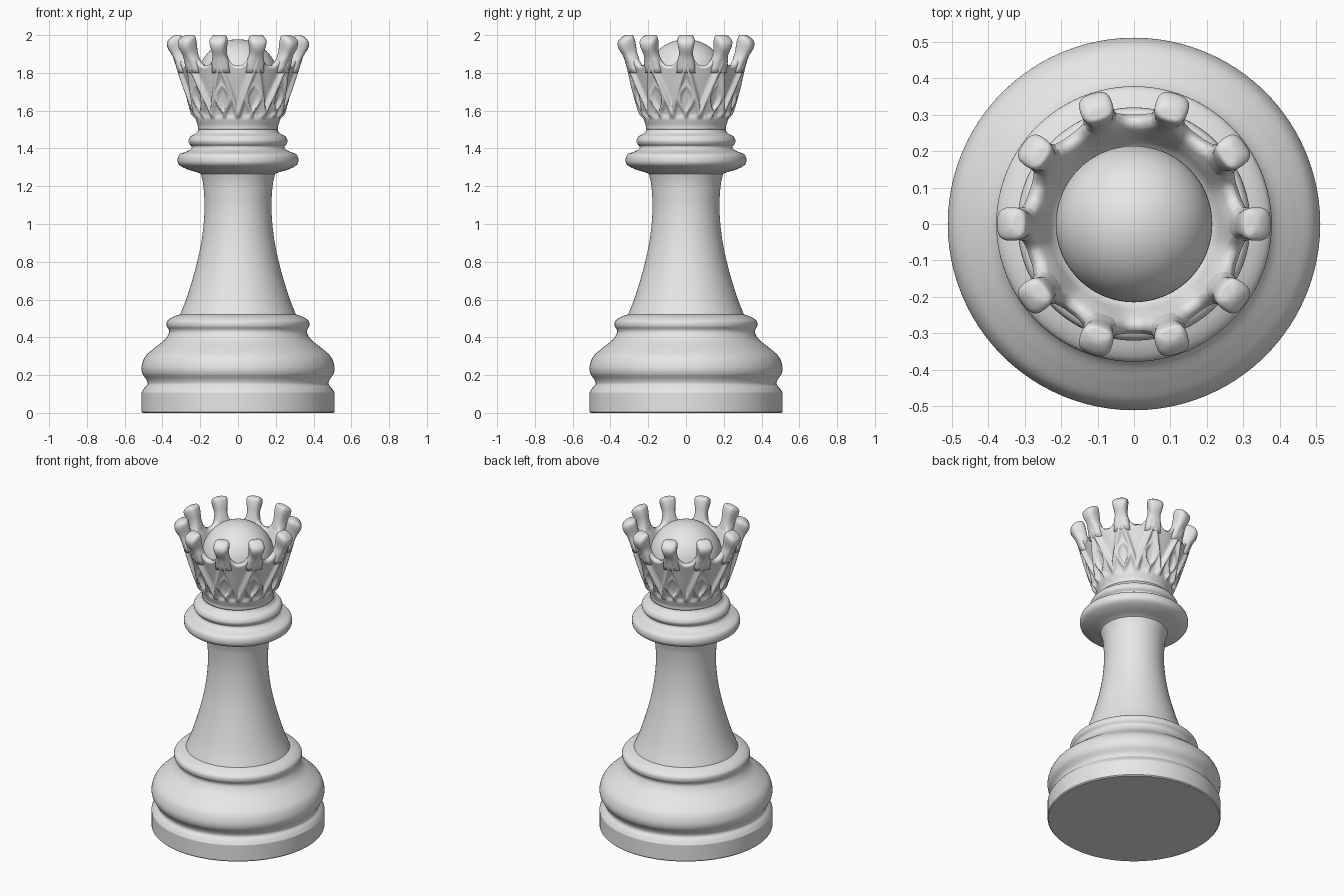
import bpy, bmesh, math
from math import sin, cos, pi, exp

if "Cube" in bpy.data.objects:
    bpy.data.objects.remove(bpy.data.objects["Cube"])

mat = bpy.data.materials.new("pale grey")
mat.diffuse_color = (0.8, 0.8, 0.8, 1)
mat.use_nodes = True
mat.node_tree.nodes["Principled BSDF"].inputs["Base Color"].default_value = mat.diffuse_color
N = 10  # crown points


def finish(name, bm, angle=None):
    bmesh.ops.recalc_face_normals(bm, faces=bm.faces)
    me = bpy.data.meshes.new(name)
    bm.to_mesh(me)
    bm.free()
    ob = bpy.data.objects.new(name, me)
    bpy.context.collection.objects.link(ob)
    me.materials.append(mat)
    bpy.ops.object.select_all(action='DESELECT')
    ob.select_set(True)
    bpy.context.view_layer.objects.active = ob
    if angle:
        bpy.ops.object.shade_smooth_by_angle(angle=math.radians(angle))
    else:
        bpy.ops.object.shade_smooth()
    return ob


def skin(bm, rings, closed_ends=True):
    rings = [[bm.verts.new(p) for p in ring] for ring in rings]
    n = len(rings[0])
    for a, b in zip(rings, rings[1:]):
        for i in range(n):
            j = (i + 1) % n
            bm.faces.new((a[i], a[j], b[j], b[i]))
    if closed_ends:
        bm.faces.new(rings[0][::-1])
        bm.faces.new(rings[-1])


def curve(pts, sub=5):
    """Smooth Catmull-Rom curve through the profile points."""
    out = []
    p = [pts[0]] + pts + [pts[-1]]
    for a, b, c, d in zip(p, p[1:], p[2:], p[3:]):
        for k in range(sub):
            t = k / sub
            out.append(tuple(0.5 * (2 * b[i] + (c[i] - a[i]) * t
                       + (2 * a[i] - 5 * b[i] + 4 * c[i] - d[i]) * t * t
                       + (3 * b[i] - a[i] - 3 * c[i] + d[i]) * t ** 3) for i in (0, 1)))
    return out + [pts[-1]]


def lathe(name, profile, n=96, angle=40):
    bm = bmesh.new()
    skin(bm, [[(r * cos(2 * pi * i / n), r * sin(2 * pi * i / n), z) for i in range(n)]
              for r, z in profile])
    return finish(name, bm, angle)


# Foot disc, bulging base and its upper step
foot = [(0.505, 0), (0.511, 0.006), (0.511, 0.105)]
base = curve([(0.511, 0.108), (0.497, 0.13), (0.48, 0.15), (0.485, 0.175), (0.507, 0.21),
              (0.51, 0.25), (0.49, 0.30), (0.44, 0.345), (0.39, 0.385), (0.367, 0.42),
              (0.366, 0.44), (0.377, 0.46), (0.375, 0.485), (0.35, 0.505), (0.312, 0.52)])
lathe("base", foot + base)

# Waisted column
lathe("column", curve([(0.315, 0.50), (0.305, 0.525), (0.275, 0.60), (0.243, 0.70), (0.216, 0.80),
                       (0.195, 0.90), (0.182, 1.00), (0.177, 1.10), (0.183, 1.20),
                       (0.193, 1.25), (0.205, 1.29)]))

# Collar rings
lathe("collar", curve([(0.19, 1.262), (0.215, 1.273), (0.27, 1.29), (0.31, 1.312), (0.32, 1.338),
                       (0.31, 1.368), (0.27, 1.385), (0.252, 1.395), (0.245, 1.41),
                       (0.258, 1.425), (0.262, 1.443), (0.25, 1.465), (0.222, 1.48),
                       (0.207, 1.505), (0.206, 1.53)]))

# Dome inside the crown
lathe("dome", [(max(0.215 * cos(a), 0.001), 1.763 + 0.215 * sin(a))
               for a in [(-0.5 + k / 32) * pi for k in range(33)]])


# Crown wall: scalloped rim with raised lancet tracery
def wall_radius(z):
    return 0.212 + 0.115 * max(0, (z - 1.52) / 0.36) ** 0.95


def bump(d, w):
    return exp(-(d / w) ** 2)


def tracery(a, z):
    """Ribs that split below each point and cross lower down."""
    s = abs((a * N / (2 * pi) + 0.5) % 1 - 0.5) * 2     # 0 at a point, 1 at a gap
    t = (1.86 - z) / 0.27                                # 0 at rim, 1 at foot
    if t > 1.12:
        return 0
    fade = min(1, (1.12 - t) / 0.08)
    main = min(max(t, 0), 1) ** 1.2                      # rib drifts to the gap
    leaf = 0.45 * sin(pi * min(max((t - 0.45) / 0.55, 0), 1))
    ribs = max(bump(s - main * 0.95, 0.17), bump(s - leaf, 0.13) * min(1, max(0, t * 2 - 0.5)))
    return fade * (0.026 * ribs - 0.010)


M, ROWS = 240, 44
top = lambda a: 1.835 + 0.075 * (0.5 + 0.5 * cos(N * a)) ** 1.5
angles = [2 * pi * i / M for i in range(M)]
rings = []
for k in range(ROWS + 1):
    ring = []
    for a in angles:
        z = 1.50 + (top(a) - 1.50) * k / ROWS
        r = wall_radius(z) + tracery(a, z)
        if k == ROWS:
            r -= 0.012
        ring.append((r * cos(a), r * sin(a), z))
    rings.append(ring)
for f, drop in ((0.25, -0.004), (0.8, 0.0), (1, 0.015)):  # rounded lip
    ring = []
    for a in angles:
        r = wall_radius(top(a)) - 0.012 - 0.045 * f
        ring.append((r * cos(a), r * sin(a), top(a) - drop))
    rings.append(ring)
for r, z in ((0.235, 1.80), (0.215, 1.74), (0.15, 1.72)):
    rings.append([(r * cos(a), r * sin(a), z) for a in angles])
bm = bmesh.new()
skin(bm, rings)
finish("crown_wall", bm)

# Crown points: leaning fingers with knobbed tips
# each row: centre radius, height, half depth, half width
rows = curve([(0.283, 1.80), (0.298, 1.86), (0.312, 1.90), (0.328, 1.945),
              (0.336, 1.975), (0.336, 1.992), (0.335, 2.0)], 2)
sizes = curve([(0.032, 0.05), (0.036, 0.046), (0.036, 0.036), (0.042, 0.043),
               (0.040, 0.046), (0.028, 0.036), (0.008, 0.012)], 2)
bm = bmesh.new()
for p in range(N):
    A = 2 * pi * p / N
    rings = []
    for (r, z), (d, w) in zip(rows, sizes):
        ring = []
        for i in range(20):
            c, s = cos(2 * pi * i / 20), sin(2 * pi * i / 20)
            x = d * math.copysign(abs(c) ** 0.7, c)
            y = w * math.copysign(abs(s) ** 0.7, s)
            zz = z - x * 0.45 * min(1, max(0, (z - 1.86) / 0.08))
            R = r + x
            ring.append((R * cos(A) - y * sin(A), R * sin(A) + y * cos(A), min(zz, 2.0)))
        rings.append(ring)
    skin(bm, rings)
finish("crown_points", bm)
